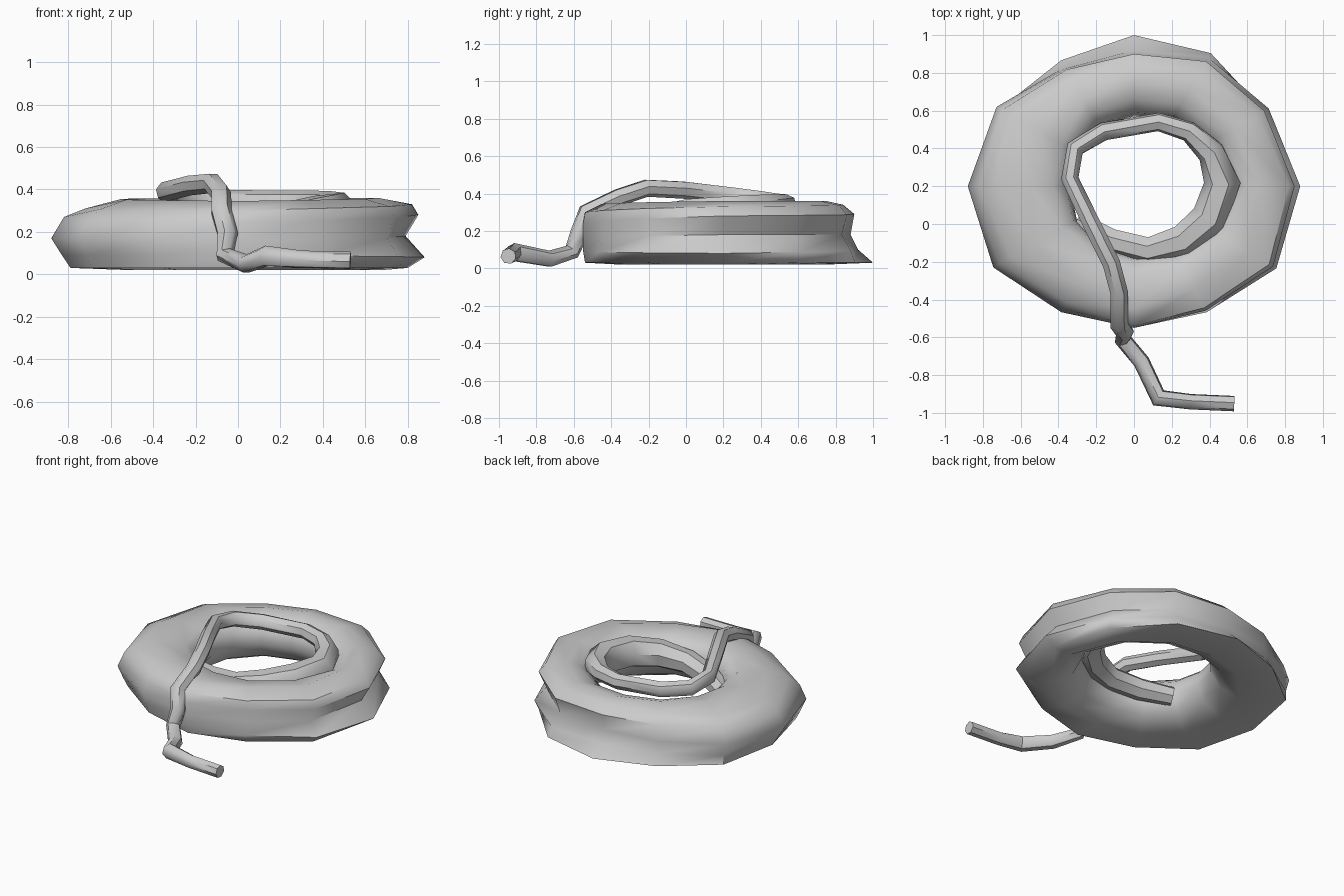
import bpy, bmesh, math
from mathutils import Vector

if "Cube" in bpy.data.objects:
    bpy.data.objects.remove(bpy.data.objects["Cube"])

CX, CY, N = 0.0, 0.2, 12


def finish(obj, angle):
    bpy.ops.object.select_all(action='DESELECT')
    obj.select_set(True)
    bpy.context.view_layer.objects.active = obj
    bpy.ops.object.shade_smooth_by_angle(angle=math.radians(angle))


# Outer plan radius of the coil every 30 degrees, counter-clockwise from +x
OUTER = [.88, .85, .84, .80, .80, .88, .88, .86, .77, .75, .77, .87]

# Cross-sections at right, back, left, front: (inset from outer radius, z)
OUTSIDE = [
    [(.08, .03), (0, .08), (.09, .18), (.03, .28), (.06, .33), (.22, .36)],
    [(0, .03), (.08, .10), (.12, .18), (.10, .29), (.16, .34), (.25, .36)],
    [(.09, .03), (.05, .09), (0, .17), (.06, .27), (.16, .31), (.33, .355)],
    [(.01, .03), (0, .09), (0, .16), (0, .24), (.01, .30), (.10, .345)],
]
# Radius of the hole at the same four places
INNER = [.50, .37, .34, .37]
# Inside wall: (distance out from hole radius, z)
INSIDE = [(.09, .335), (.02, .28), (0, .18), (.06, .08), (.18, .02)]


def section(i):
    k, t = divmod(i, 3)
    t /= 3
    a, b = OUTSIDE[k], OUTSIDE[(k + 1) % 4]
    pts = [(OUTER[i] - (p[0] * (1 - t) + q[0] * t), p[1] * (1 - t) + q[1] * t)
           for p, q in zip(a, b)]
    ri = INNER[k] * (1 - t) + INNER[(k + 1) % 4] * t
    return pts + [(ri + d, z) for d, z in INSIDE]


# Thick coiled body lofted round the centre
bm = bmesh.new()
rings = []
for i in range(N):
    a = 2 * math.pi * i / N
    rings.append([bm.verts.new((CX + r * math.cos(a), CY + r * math.sin(a), z))
                  for r, z in section(i)])
for i in range(N):
    r0, r1 = rings[i], rings[(i + 1) % N]
    for j in range(len(r0)):
        m = (j + 1) % len(r0)
        bm.faces.new((r0[j], r1[j], r1[m], r0[m]))
bmesh.ops.recalc_face_normals(bm, faces=bm.faces)
mesh = bpy.data.meshes.new("coil_body")
bm.to_mesh(mesh)
bm.free()
coil = bpy.data.objects.new("coil_body", mesh)
bpy.context.collection.objects.link(coil)
finish(coil, 50)


# Tapered tube swept along a path of (x, y, z, radius)
def tube(name, path, sides=7):
    bm = bmesh.new()
    pts = [Vector(p[:3]) for p in path]
    n = len(pts)
    rings = []
    side = None
    for i, p in enumerate(pts):
        d0 = (p - pts[max(i - 1, 0)]).normalized()
        d1 = (pts[min(i + 1, n - 1)] - p).normalized()
        tan = (d0 + d1).normalized()
        if side is None:
            side = tan.cross(Vector((0, 0, 1)))
        side = (side - tan * side.dot(tan)).normalized()
        up = tan.cross(side)
        ring = []
        for j in range(sides):
            a = 2 * math.pi * j / sides
            ring.append(bm.verts.new(p + (side * math.cos(a) + up * math.sin(a)) * path[i][3]))
        rings.append(ring)
    for r0, r1 in zip(rings, rings[1:]):
        for j in range(sides):
            m = (j + 1) % sides
            bm.faces.new((r0[j], r0[m], r1[m], r1[j]))
    bm.faces.new(rings[0])
    bm.faces.new(rings[-1])
    bmesh.ops.recalc_face_normals(bm, faces=bm.faces)
    me = bpy.data.meshes.new(name)
    bm.to_mesh(me)
    bm.free()
    obj = bpy.data.objects.new(name, me)
    bpy.context.collection.objects.link(obj)
    finish(obj, 50)


# Inner turn that rises out of the coil, crosses it and trails on the floor
tube("inner_turn_and_tail", [
    (-.30, .01, .17, .06), (-.12, -.09, .20, .07), (.08, -.14, .23, .075),
    (.26, -.09, .26, .09), (.40, .03, .28, .10), (.47, .22, .29, .10),
    (.41, .38, .32, .075), (.29, .49, .34, .055), (.13, .54, .345, .05),
    (-.16, .49, .35, .05), (-.31, .40, .365, .05), (-.34, .24, .39, .048),
    (-.22, -.01, .42, .048), (-.12, -.21, .43, .048), (-.08, -.36, .38, .048),
    (-.08, -.53, .30, .05), (-.05, -.57, .19, .05), (-.06, -.61, .09, .045),
    (.04, -.73, .05, .045), (.13, -.92, .085, .05), (.30, -.94, .07, .042),
    (.53, -.95, .065, .042)])
